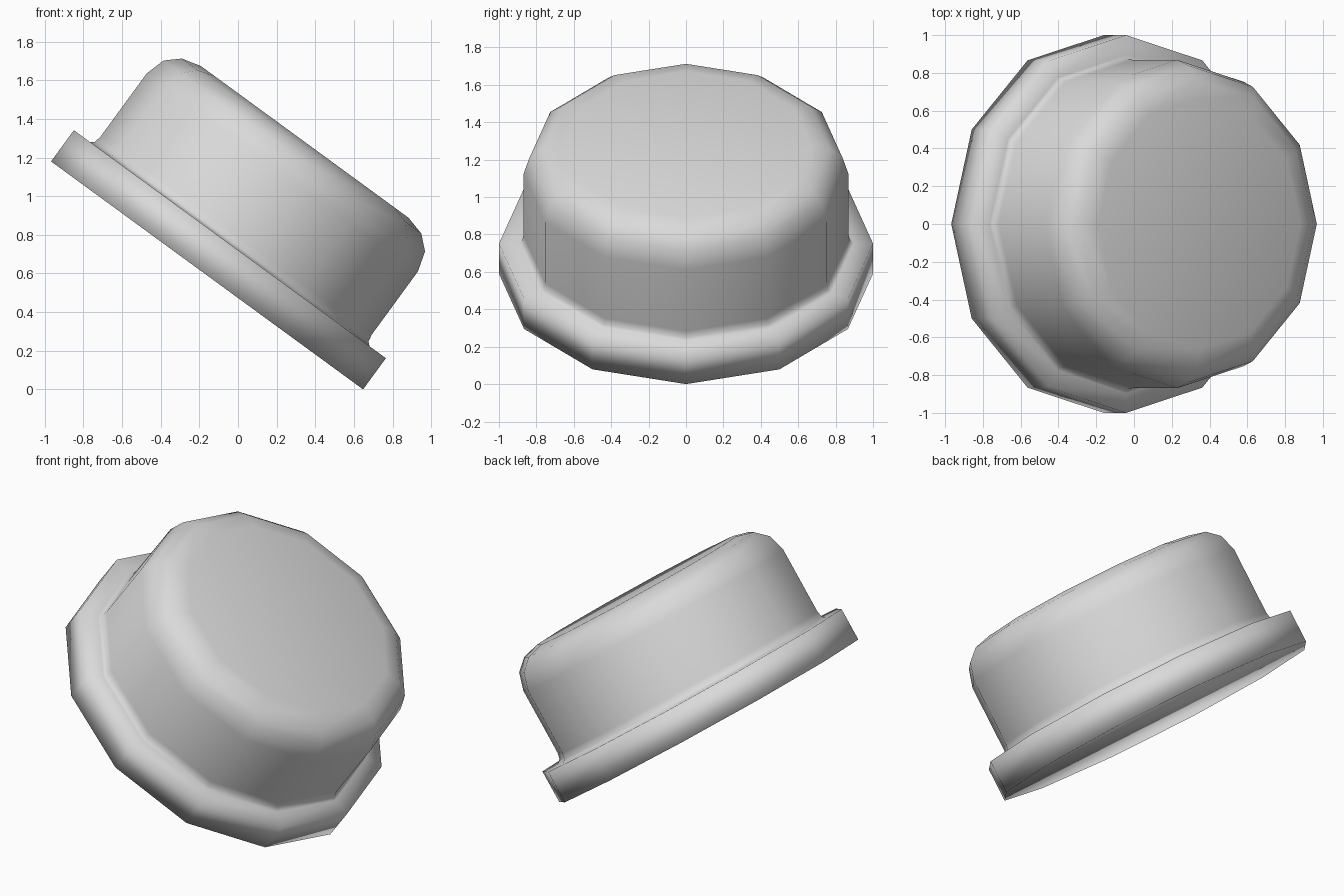
import bpy, bmesh, math
from mathutils import Matrix

if "Cube" in bpy.data.objects:
    bpy.data.objects.remove(bpy.data.objects["Cube"])

SIDES = 12
TILT = math.radians(36.15)

# Profile along the axis: (radius, height)
PROFILE = [(1.0, 0.0), (1.0, 0.2), (0.895, 0.2), (0.876, 0.217), (0.869, 0.255),
           (0.869, 0.66), (0.838, 0.765), (0.768, 0.829), (0.665, 0.856)]

bm = bmesh.new()
rings = []
for r, h in PROFILE:
    rings.append([bm.verts.new((r * math.cos(2 * math.pi * i / SIDES),
                                r * math.sin(2 * math.pi * i / SIDES), h))
                  for i in range(SIDES)])

# Flange and body walls
for a, b in zip(rings, rings[1:]):
    for i in range(SIDES):
        j = (i + 1) % SIDES
        bm.faces.new((a[i], a[j], b[j], b[i]))
# Flat top and underside
bm.faces.new(rings[-1])
bm.faces.new(rings[0][::-1])
for f in bm.faces:
    f.smooth = True

# Tilt towards +x and rest the rim on the ground
bm.transform(Matrix.Translation((-0.16, 0, math.sin(TILT))) @ Matrix.Rotation(TILT, 4, 'Y'))

mesh = bpy.data.meshes.new("flanged_cap")
bm.to_mesh(mesh)
bm.free()

grey = bpy.data.materials.new("light grey")
grey.diffuse_color = (0.7, 0.7, 0.7, 1)
grey.use_nodes = True
grey.node_tree.nodes["Principled BSDF"].inputs["Base Color"].default_value = grey.diffuse_color
mesh.materials.append(grey)

cap = bpy.data.objects.new("flanged_cap", mesh)
bpy.context.collection.objects.link(cap)
